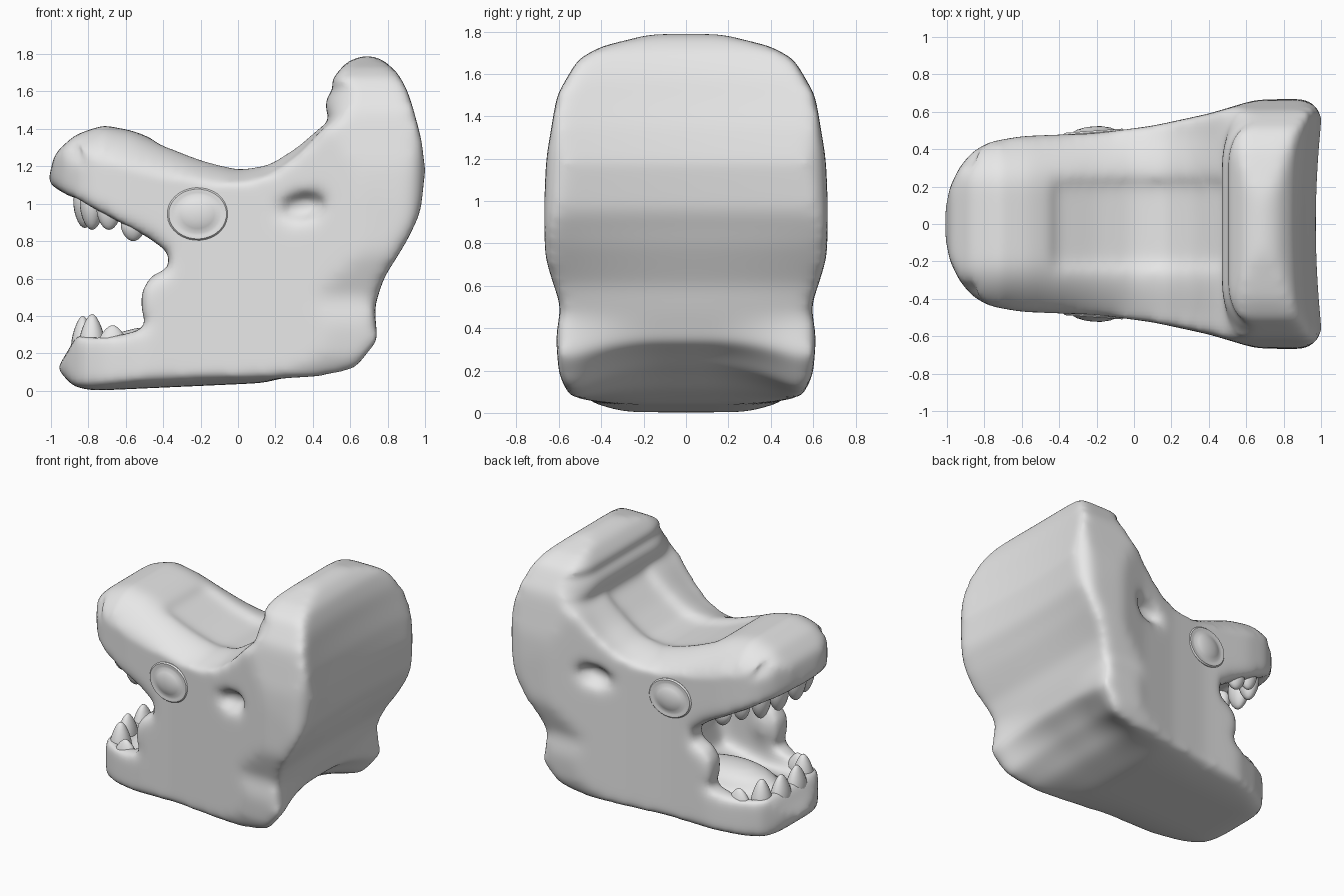
import bpy, bmesh, math
from mathutils import Vector, Matrix
from mathutils.bvhtree import BVHTree

old = bpy.data.objects.get("Cube")
if old:
    bpy.data.objects.remove(old)

grey = bpy.data.materials.new("plain_grey")
grey.use_nodes = True
GREY = (0.8, 0.8, 0.8, 1)
grey.diffuse_color = GREY
grey.node_tree.nodes["Principled BSDF"].inputs["Base Color"].default_value = GREY


def make(name, bm):
    bmesh.ops.recalc_face_normals(bm, faces=bm.faces)
    me = bpy.data.meshes.new(name)
    bm.to_mesh(me)
    bm.free()
    me.materials.append(grey)
    ob = bpy.data.objects.new(name, me)
    bpy.context.collection.objects.link(ob)
    return ob


def prism(name, pts, axis, half):
    """Extrude a closed outline both ways along an axis."""
    bm = bmesh.new()

    def place(a, b):
        v = [a, b]
        v.insert(axis, -half)
        return bm.verts.new(v)

    face = bm.faces.new([place(a, b) for a, b in pts])
    ext = bmesh.ops.extrude_face_region(bm, geom=[face])["geom"]
    move = [0, 0, 0]
    move[axis] = 2 * half
    bmesh.ops.translate(bm, vec=move, verts=[v for v in ext if isinstance(v, bmesh.types.BMVert)])
    return make(name, bm)


def blob(name, centre, radii, tilt=0, taper=0):
    """Ellipsoid, optionally narrowed towards its top (+) or bottom (-)."""
    bm = bmesh.new()
    bmesh.ops.create_uvsphere(bm, u_segments=20, v_segments=12, radius=1)
    for v in bm.verts:
        v.co.xy *= 1 - taper * v.co.z
    m = Matrix.Translation(centre) @ Matrix.Rotation(tilt, 4, 'Y') @ Matrix.Diagonal((*radii, 1))
    bmesh.ops.transform(bm, matrix=m, verts=bm.verts)
    return make(name, bm)


def smooth(ob, angle=60):
    bpy.ops.object.select_all(action='DESELECT')
    ob.select_set(True)
    bpy.context.view_layer.objects.active = ob
    bpy.ops.object.shade_smooth_by_angle(angle=math.radians(angle))


def bake(ob):
    """Turn the modifier result into the object's own mesh."""
    bpy.context.view_layer.update()
    dg = bpy.context.evaluated_depsgraph_get()
    me = bpy.data.meshes.new_from_object(ob.evaluated_get(dg))
    ob.modifiers.clear()
    ob.data = me


def combine(ob, tool, op):
    mod = ob.modifiers.new(op, 'BOOLEAN')
    mod.operation, mod.object, mod.solver = op, tool, 'EXACT'
    bake(ob)
    bpy.data.objects.remove(tool)


def ramp(value, start, end):
    return min(1, max(0, (value - start) / (end - start)))


# Side profile: snout, saddle, backrest, base, open jaws
side = [(-1.02, 1.11), (-.98, 1.27), (-.87, 1.37), (-.72, 1.42), (-.56, 1.39), (-.4, 1.325),
        (-.2, 1.245), (0, 1.19), (.16, 1.21), (.32, 1.31), (.45, 1.42), (.57, 1.46),
        (.46, 1.49), (.47, 1.58), (.53, 1.6), (.49, 1.65), (.58, 1.76), (.69, 1.8),
        (.79, 1.765), (.87, 1.7), (.925, 1.59), (.985, 1.35), (1.01, 1.18), (.98, .95),
        (.9, .79), (.78, .6), (.73, .45), (.75, .27), (.63, .11), (.4, .055), (0, .035),
        (-.78, 0), (-.88, .02), (-.97, .12), (-.91, .21), (-.86, .31), (-.7, .29), (-.48, .33),
        (-.52, .43), (-.52, .53), (-.47, .6), (-.36, .66), (-.37, .74), (-.5, .83),
        (-.7, .935), (-.92, 1.05)]
body = prism("head_body", side, 1, .8)

# Outlines seen from above and from behind, mirrored across the middle
plan = [(-1.02, .07), (-.985, .2), (-.93, .31), (-.86, .39), (-.77, .44), (-.6, .47),
        (-.2, .485), (.1, .525), (.4, .59), (.65, .665), (.93, .67), (1.02, .58)]
rear = [(.4, -.01), (.55, .07), (.6, .18), (.615, .36), (.59, .5), (.63, .62), (.68, .78),
        (.66, 1.2), (.61, 1.5), (.51, 1.67), (.4, 1.73), (.2, 1.78), (.1, 1.81)]
combine(body, prism("plan", plan + [(x, -y) for x, y in reversed(plan)], 2, 3), 'INTERSECT')
combine(body, prism("rear", rear + [(-y, z) for y, z in reversed(rear)], 0, 3), 'INTERSECT')

# Mouth hollow, tongue and saddle groove
mouth = [(-.74, .22), (-.4, .21), (-.1, .28), (-.06, .5), (-.12, .68), (-.3, .83), (-.76, 1.08),
         (-.9, 1), (-.9, .4)]
combine(body, prism("mouth", mouth, 1, .31), 'DIFFERENCE')
combine(body, blob("tongue", (-.38, 0, .24), (.36, .19, .11)), 'UNION')
groove = [(-.44, 1.31), (-.2, 1.21), (0, 1.155), (.16, 1.17), (.32, 1.27), (.5, 1.42),
          (.4, 1.6), (-.3, 1.6)]
combine(body, prism("groove", groove, 1, .24), 'DIFFERENCE')

# Rounded plan of the lower jaw
jaw = [(-1.1, .08), (-.96, .08), (-.91, .22), (-.84, .33), (-.72, .4), (-.52, .47),
       (-.52, .8), (-1.1, .8)]
for s in (-1, 1):
    combine(body, prism("jaw", [(x, s * y) for x, y in jaw], 2, .5), 'DIFFERENCE')
    # Cheek folds, ear hollows and nostrils
    combine(body, blob("cheek", (-.4, s * .37, .48), (.12, .09, .17)), 'UNION')
    combine(body, blob("ear", (.335, s * .59, .985), (.14, .11, .08), -.2), 'DIFFERENCE')
    combine(body, blob("nostril", (-.88, s * .36, 1.33), (.06, .06, .05)), 'DIFFERENCE')

remesh = body.modifiers.new("skin", 'REMESH')
remesh.mode, remesh.voxel_size = 'VOXEL', .024
bake(body)

# Sculpt: crowned snout and saddle, rounded keel, curled backrest lip,
# bowed back and a soft hollow under the middle of the back edge
for v in body.data.vertices:
    x, y, z = v.co
    y = abs(y)
    crown = ramp(y, .2, .48) ** 2 * ramp(z, 1.03, 1.4) * ramp(x, .5, -.1)
    keel = ramp(y, .2, .48) ** 2 * ramp(z, .15, 0) * ramp(x, .6, -.2)
    lip = ramp(y, .34, .6) ** 2 * ramp(z, 1.42, 1.55) * ramp(x, .8, .5)
    bow = (1 - ramp(y, 0, .6) ** 2) * ramp(x, .75, .95)
    hollow = (1 - ramp(y, .1, .52) ** 2) * ramp(z, .45, .08)
    v.co.z += .045 * keel - .2 * crown + .13 * hollow * ramp(x, .15, .65)
    v.co.x += .14 * lip - .035 * bow - .12 * hollow * ramp(x, .35, .7)

# Blend everything into one soft skin
soft = body.modifiers.new("soft", 'SMOOTH')
soft.factor, soft.iterations = .5, 26
bake(body)
smooth(body, 80)

bm = bmesh.new()
bm.from_mesh(body.data)
skin = BVHTree.FromBMesh(bm)
bm.free()


def eye(name, s):
    """Round rim and dome, turned on a lathe and sunk into the skin."""
    hit, normal, _, _ = skin.ray_cast(Vector((-.215, s * 2, .945)), Vector((0, -s, 0)))
    rings = [(.16, -.06), (.164, .004), (.155, .013), (.135, .012), (.118, .01),
             (.09, .024), (.045, .034), (0, .037)]
    bm = bmesh.new()
    path = [bm.verts.new((r, 0, h)) for r, h in rings]
    edges = [bm.edges.new(p) for p in zip(path, path[1:])]
    bmesh.ops.spin(bm, geom=path + edges, cent=(0, 0, 0), axis=(0, 0, 1),
                   angle=math.tau, steps=32)
    bmesh.ops.remove_doubles(bm, verts=bm.verts, dist=.0005)
    turn = Vector((0, 0, 1)).rotation_difference(normal).to_matrix().to_4x4()
    bmesh.ops.transform(bm, matrix=turn, verts=bm.verts)
    bmesh.ops.scale(bm, vec=(1, 1, .86), verts=bm.verts)
    bmesh.ops.translate(bm, vec=hit, verts=bm.verts)
    smooth(make(name, bm), 40)


# Teeth: x, y, z and radii
lower = [(-.83, .09, .27, .06, .085, .13), (-.78, .24, .27, .07, .075, .14),
         (-.67, .34, .26, .08, .05, .09)]
upper = [(-.82, .1, .99, .06, .085, .12), (-.78, .25, .98, .065, .075, .12),
         (-.69, .35, .95, .065, .05, .09), (-.56, .38, .87, .065, .05, .07)]
for s, word in ((-1, "right"), (1, "left")):
    eye(word + "_eye", s)
    for row, teeth, taper in (("lower", lower, .35), ("upper", upper, -.2)):
        for i, (x, y, z, *radii) in enumerate(teeth):
            smooth(blob(f"{word}_{row}_tooth_{i + 1}", (x, s * y, z), radii, 0, taper))
